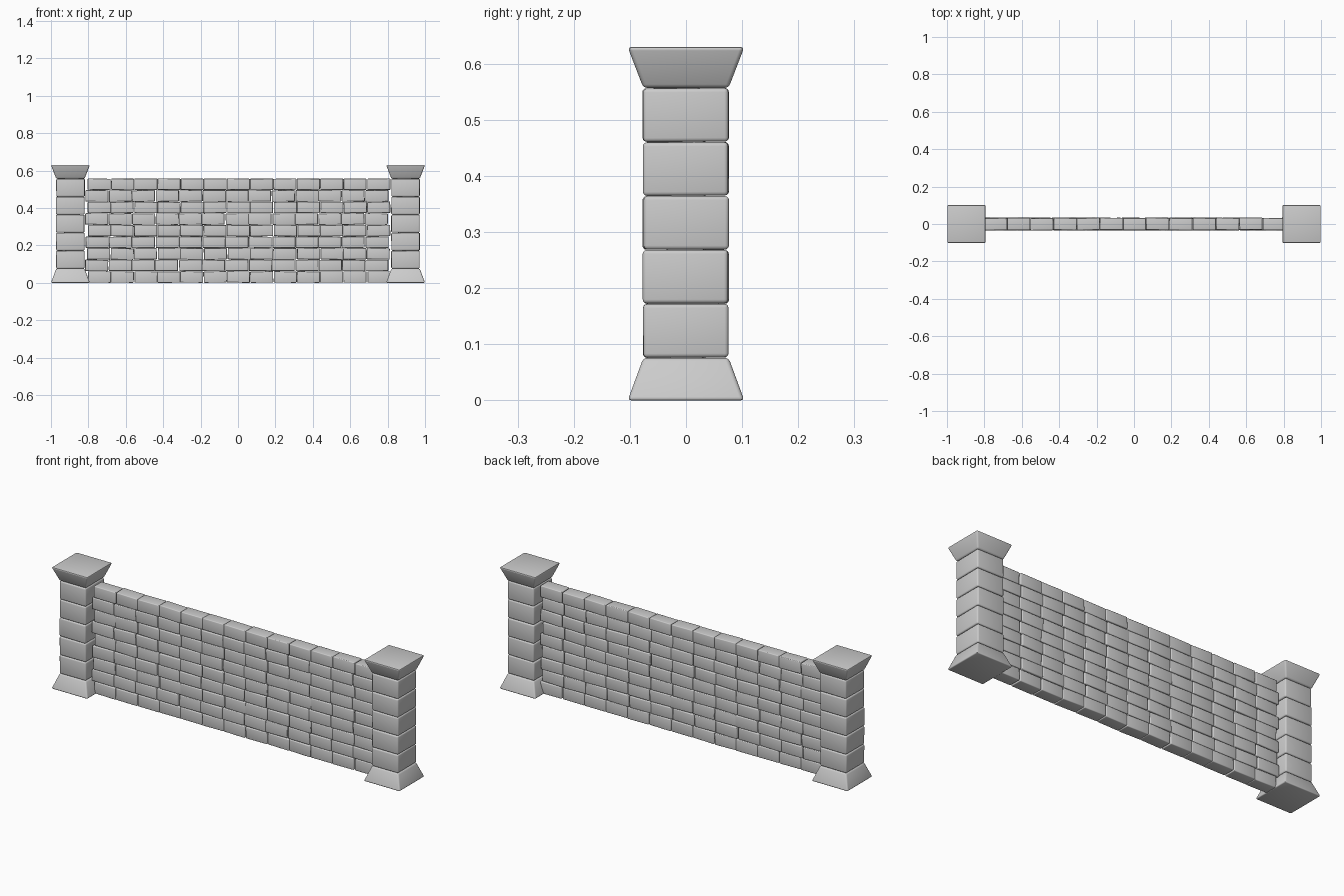
import bpy, bmesh, math, random
from mathutils import Matrix, Vector, Euler

if "Cube" in bpy.data.objects:
    bpy.data.objects.remove(bpy.data.objects["Cube"])

random.seed(7)


def add_block(bm, center, size, rot=(0, 0, 0), top=1.0, bottom=1.0):
    """Box with optional taper of its top or bottom face."""
    m = Matrix.Translation(center) @ Euler(rot).to_matrix().to_4x4()
    verts = bmesh.ops.create_cube(bm, size=1.0)["verts"]
    for v in verts:
        s = top if v.co.z > 0 else bottom
        v.co = m @ Vector((v.co.x * size[0] * s, v.co.y * size[1] * s, v.co.z * size[2]))


def finish(bm, name, bevel):
    """Turn a bmesh into an object with softly rounded edges."""
    mesh = bpy.data.meshes.new(name)
    bm.to_mesh(mesh)
    bm.free()
    obj = bpy.data.objects.new(name, mesh)
    bpy.context.collection.objects.link(obj)
    mod = obj.modifiers.new("rounded_edges", "BEVEL")
    mod.width = bevel
    mod.segments = 3
    bpy.ops.object.select_all(action="DESELECT")
    obj.select_set(True)
    bpy.context.view_layer.objects.active = obj
    bpy.ops.object.modifier_apply(modifier=mod.name)
    bpy.ops.object.shade_smooth_by_angle(angle=math.radians(40))
    return obj


def jitter(amount):
    return random.uniform(-amount, amount)


# Pillars: flared base, five stacked stones, flared cap
SHAFT, FLARE, PX = 0.152, 0.208, 0.896
BASE_H, CAP_Z, TOP = 0.076, 0.557, 0.63
stone_h = (CAP_Z - BASE_H) / 5
for side, sx in (("left", -1), ("right", 1)):
    bm = bmesh.new()
    add_block(bm, (sx * PX, 0, BASE_H / 2), (FLARE, FLARE, BASE_H), top=SHAFT / FLARE)
    finish(bm, side + "_pillar_base", 0.007)

    bm = bmesh.new()
    for i in range(5):
        add_block(bm, (sx * PX + jitter(0.001), jitter(0.001), BASE_H + stone_h * (i + 0.5)),
                  (SHAFT, SHAFT, stone_h - 0.001),
                  (jitter(0.006), jitter(0.006), jitter(0.015)))
    finish(bm, side + "_pillar_stones", 0.007)

    bm = bmesh.new()
    add_block(bm, (sx * PX, 0, (CAP_Z + TOP) / 2), (FLARE, FLARE, TOP - CAP_Z),
              bottom=SHAFT / FLARE)
    finish(bm, side + "_pillar_cap", 0.007)

# Wall: nine courses of slightly uneven stones
ROWS, COLS = 9, 13
row_h, col_w = 0.558 / ROWS, 0.1245
bm = bmesh.new()
for r in range(ROWS):
    shift = 0.004 if r % 2 == 0 else -0.006
    for c in range(COLS):
        x = (c - (COLS - 1) / 2) * col_w + shift + jitter(0.003)
        add_block(bm, (x, jitter(0.0015), row_h * (r + 0.5)),
                  (col_w - 0.002, 0.065, row_h - 0.002),
                  (jitter(0.025), jitter(0.02), jitter(0.025)))
# keep the bottom course on the ground
for v in bm.verts:
    v.co.z = max(v.co.z, 0.0)
finish(bm, "wall_stones", 0.004)
